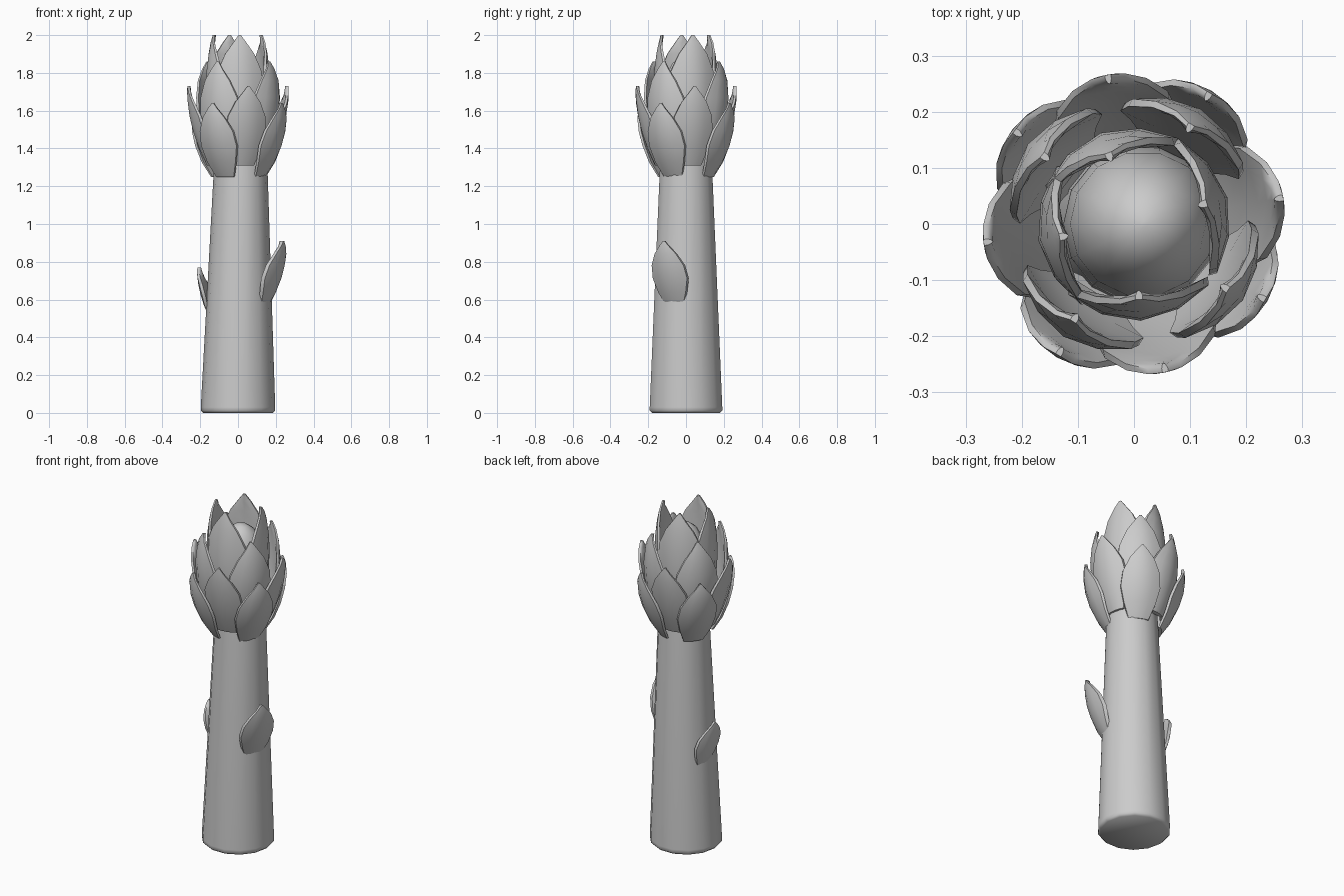
import bpy, bmesh, math
from mathutils import Vector

cube = bpy.data.objects.get("Cube")
if cube:
    bpy.data.objects.remove(cube, do_unlink=True)

# Single plain colour
grey = bpy.data.materials.new("plain_grey")
grey.use_nodes = True
colour = (0.6, 0.6, 0.6, 1)
grey.diffuse_color = colour
shader = grey.node_tree.nodes["Principled BSDF"]
shader.inputs["Base Color"].default_value = colour
shader.inputs["Roughness"].default_value = 0.7


def finish(name, bm, angle):
    bmesh.ops.recalc_face_normals(bm, faces=bm.faces)
    mesh = bpy.data.meshes.new(name)
    bm.to_mesh(mesh)
    bm.free()
    mesh.materials.append(grey)
    obj = bpy.data.objects.new(name, mesh)
    bpy.context.collection.objects.link(obj)
    bpy.ops.object.select_all(action='DESELECT')
    obj.select_set(True)
    bpy.context.view_layer.objects.active = obj
    bpy.ops.object.shade_smooth_by_angle(angle=math.radians(angle))
    return obj


def lathe(name, profile, sides):
    """Stack of (radius, height, x shift) rings, capped at both ends."""
    bm = bmesh.new()
    rings = []
    for radius, z, shift in profile:
        rings.append([bm.verts.new((shift + radius * math.cos(math.tau * i / sides),
                                    radius * math.sin(math.tau * i / sides), z))
                      for i in range(sides)])
    for low, high in zip(rings, rings[1:]):
        for i in range(sides):
            j = (i + 1) % sides
            bm.faces.new((low[i], low[j], high[j], high[i]))
    bm.faces.new(rings[0])
    bm.faces.new(rings[-1])
    return finish(name, bm, 50)


# Outline of every scale: (fraction of height, fraction of half width)
OUTLINE = ((0, .5), (.2, .8), (.42, 1), (.62, .93), (.8, .62), (.92, .28), (1, .05))


def scale_leaf(name, azimuth, z0, z1, r0, r1, bulge, half_width, thick=.035, skew=0):
    """Cupped pointed leaf that hugs the stem, facing outward at the azimuth."""
    a = math.radians(azimuth)
    out = Vector((math.cos(a), math.sin(a), 0))
    side = Vector((-math.sin(a), math.cos(a), 0))
    bm = bmesh.new()

    def layer(inner):
        rows = []
        for t, w in OUTLINE:
            radius = r0 + (r1 - r0) * t + bulge * 4 * t * (1 - t)
            row = []
            for s in (-1, -.55, 0, .55, 1):
                across = s * w * half_width
                depth = radius - 3.5 * across * across
                if inner:
                    depth -= thick * (1 - .55 * s * s) * (.45 + .55 * w)
                p = out * depth + side * (across + skew * (t - .5))
                p.z = z0 + (z1 - z0) * t
                row.append(bm.verts.new(p))
            rows.append(row)
        for low, high in zip(rows, rows[1:]):
            for i in range(4):
                bm.faces.new((low[i], low[i + 1], high[i + 1], high[i]))
        return rows

    outer, inner = layer(False), layer(True)
    # Close the rim between the two layers
    rim = lambda g: (g[0] + [r[-1] for r in g[1:]] + g[-1][-2::-1]
                     + [r[0] for r in g[-2:0:-1]])
    a_rim, b_rim = rim(outer), rim(inner)
    for i in range(len(a_rim)):
        j = (i + 1) % len(a_rim)
        bm.faces.new((a_rim[i], a_rim[j], b_rim[j], b_rim[i]))
    return finish(name, bm, 50)


# Stem with a small rounded foot, and the bud hidden inside the head
lathe("stem", ((.185, 0, 0), (.197, .012, 0), (.197, .03, 0), (.143, 1.27, .014),
               (.13, 1.5, .014)), 14)
lathe("bud", ((.12, 1.3, .014), (.14, 1.5, .014), (.13, 1.68, .016), (.11, 1.78, .018),
              (.075, 1.85, .018), (.035, 1.88, .018), (.005, 1.887, .018)), 14)

# Four overlapping tiers of scales: azimuths, then shape
tiers = {
    "lowest": ((240, -30, 60, 142), (1.25, 1.64, .15, .27, .045, .108)),
    "lower": ((-78, 10, 100, 187), (1.31, 1.73, .165, .27, .03, .108)),
    "upper": ((238, -35, 60, 143), (1.36, 1.86, .165, .205, .05, .122)),
    "top": ((-86, 16, 110, 190), (1.5, 2.0, .15, .135, .03, .125)),
}
for tier, (azimuths, shape) in tiers.items():
    for n, azimuth in enumerate(azimuths, 1):
        scale_leaf(f"{tier}_scale_{n}", azimuth, *shape)

# Two loose leaves on the stem
scale_leaf("stem_leaf_left", -25, .57, .91, .165, .27, .03, .1, .05, -.01)
scale_leaf("stem_leaf_right", 167, .52, .77, .165, .215, .015, .08, .04, .04)
